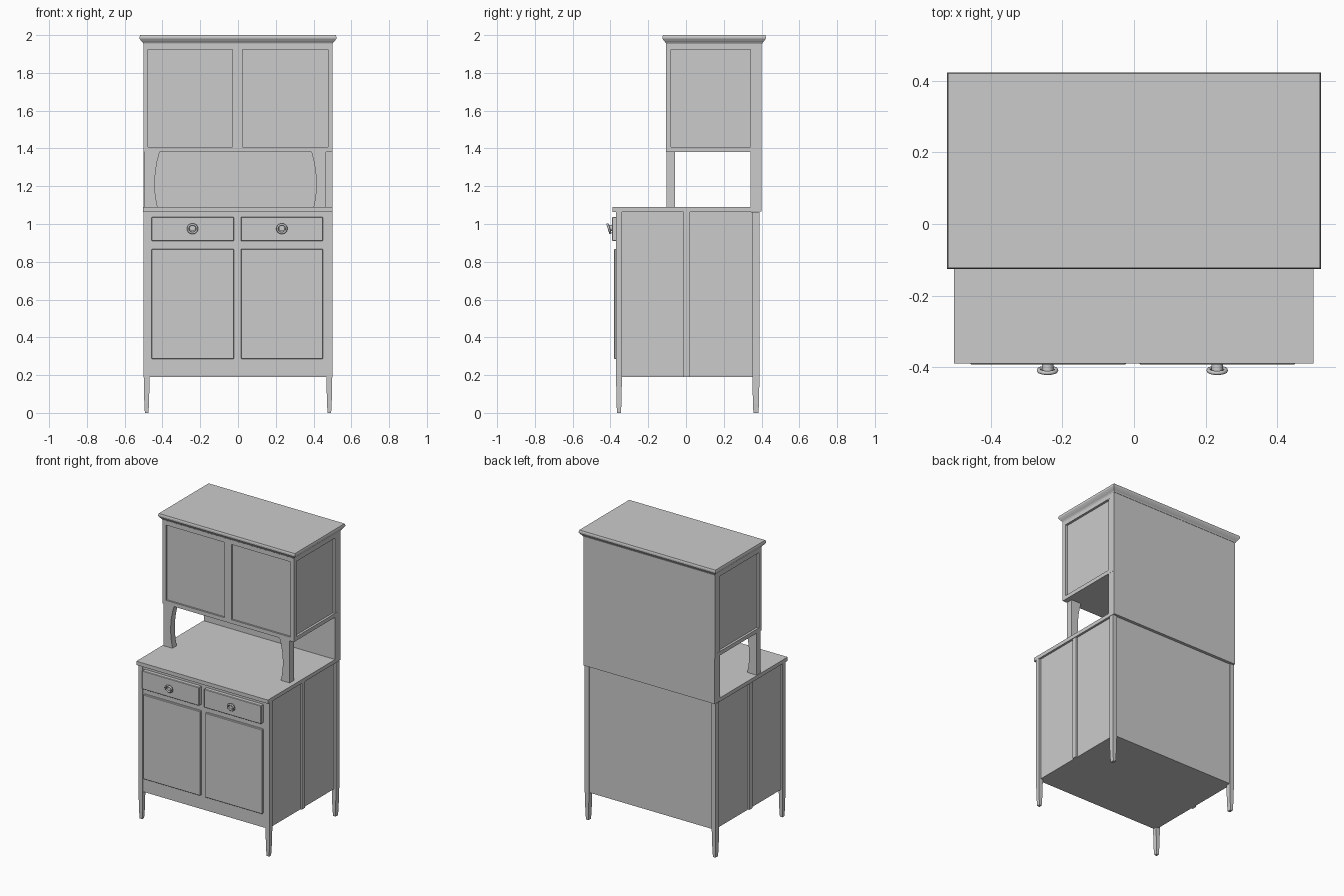
import bpy, bmesh, math

if "Cube" in bpy.data.objects:
    bpy.data.objects.remove(bpy.data.objects["Cube"])


def mesh_object(name, verts, faces):
    me = bpy.data.meshes.new(name)
    me.from_pydata(verts, [], faces)
    bm = bmesh.new()
    bm.from_mesh(me)
    bmesh.ops.recalc_face_normals(bm, faces=bm.faces)
    bm.to_mesh(me)
    bm.free()
    ob = bpy.data.objects.new(name, me)
    bpy.context.collection.objects.link(ob)
    return ob


def loft(name, sections):
    """Stack of rectangles (x0, x1, y0, y1, z), capped at both ends."""
    verts, faces = [], [(3, 2, 1, 0)]
    for x0, x1, y0, y1, z in sections:
        verts += [(x0, y0, z), (x1, y0, z), (x1, y1, z), (x0, y1, z)]
    for k in range(0, len(verts) - 4, 4):
        for i in range(4):
            j = (i + 1) % 4
            faces.append((k + i, k + j, k + 4 + j, k + 4 + i))
    n = len(verts)
    faces.append((n - 4, n - 3, n - 2, n - 1))
    return mesh_object(name, verts, faces)


def box(name, x0, x1, y0, y1, z0, z1):
    return loft(name, [(x0, x1, y0, y1, z0), (x0, x1, y0, y1, z1)])


def bevelled_box(name, *size, width=0.003):
    ob = box(name, *size)
    mod = ob.modifiers.new("edge", 'BEVEL')
    mod.width = width
    mod.segments = 1
    return ob


# Lower cabinet body and its worktop
box("lower_body", -0.485, 0.485, -0.365, 0.382, 0.19, 1.063)
box("worktop", -0.502, 0.5, -0.389, 0.345, 1.063, 1.089)

for side, s in (("left", -1), ("right", 1)):
    # Corner posts tapering into feet
    for end, y0, y1 in (("front", -0.37, -0.339), ("back", 0.352, 0.389)):
        a, b = sorted((s * 0.468, s * 0.499))
        loft(f"{end}_{side}_leg", [
            (a + 0.006, b - 0.006, y0 + 0.005, y1 - 0.005, 0),
            (a + 0.003, b - 0.003, y0 + 0.002, y1 - 0.003, 0.05),
            (a, b, y0, y1, 0.19), (a, b, y0, y1, 1.063)])
    # Stile dividing the side into two panels
    a, b = sorted((s * 0.48, s * 0.496))
    box(f"lower_{side}_side_stile", a, b, -0.013, 0.02, 0.19, 1.063)

# Doors, drawers and tilted ring pulls
for side, x0, x1, kx in (("left", -0.457, -0.022, -0.241),
                         ("right", 0.015, 0.45, 0.232)):
    bevelled_box(f"lower_{side}_door", x0, x1, -0.38, -0.36, 0.286, 0.868)
    bevelled_box(f"{side}_drawer", x0, x1, -0.392, -0.36, 0.91, 1.037)
    bpy.ops.mesh.primitive_cylinder_add(vertices=16, radius=0.016, depth=0.02,
        location=(kx, -0.398, 0.978), rotation=(math.pi / 2, 0, 0))
    bpy.context.object.name = f"{side}_pull_base"
    bpy.ops.object.shade_smooth_by_angle()
    bpy.ops.mesh.primitive_torus_add(major_radius=0.024, minor_radius=0.006,
        major_segments=24, minor_segments=8, location=(kx, -0.408, 0.975),
        rotation=(math.radians(108), 0, 0))
    bpy.context.object.name = f"{side}_ring_pull"
    bpy.ops.object.shade_smooth()

# Back board behind the open shelf and upper cabinet
box("upper_back", -0.499, 0.499, 0.342, 0.4, 1.065, 1.955)

# Front supports with a hollow curved inner edge
inner = [(0, 1.38), (-0.012, 1.335), (-0.021, 1.285), (-0.026, 1.225),
         (-0.024, 1.17), (-0.019, 1.13), (-0.011, 1.089)]
for side, s, outer, edge in (("left", 1, -0.496, -0.415), ("right", -1, 0.466, 0.389)):
    prof = [(outer, 1.089), (outer, 1.38)] + [(edge + s * dx, z) for dx, z in inner]
    n = len(prof)
    verts = [(x, y, z) for y in (-0.104, -0.058) for x, z in prof]
    faces = [tuple(range(n)), tuple(range(2 * n - 1, n - 1, -1))]
    faces += [(i, (i + 1) % n, n + (i + 1) % n, n + i) for i in range(n)]
    mesh_object(f"{side}_front_support", verts, faces)

# Upper cabinet: recessed core with a frame of posts and rails
box("upper_body", -0.484, 0.484, -0.094, 0.36, 1.38, 1.955)
for side, s in (("left", -1), ("right", 1)):
    a, b = sorted((s * 0.476, s * 0.5))
    box(f"upper_{side}_front_post", a, b, -0.106, -0.08, 1.38, 1.955)
    box(f"upper_{side}_back_post", a, b, 0.37, 0.4, 1.38, 1.955)
    box(f"upper_{side}_bottom_rail", a, b, -0.08, 0.37, 1.38, 1.407)
    box(f"upper_{side}_top_rail", a, b, -0.08, 0.37, 1.925, 1.955)
box("upper_front_bottom_rail", -0.476, 0.476, -0.106, -0.08, 1.38, 1.407)
box("upper_front_top_rail", -0.476, 0.476, -0.106, -0.08, 1.925, 1.955)
box("upper_front_stile", -0.03, 0.025, -0.106, -0.08, 1.407, 1.925)

# Moulded cornice
loft("cornice", [(-0.5 - d, 0.5 + d, -0.104 - d, 0.402 + d, z) for d, z in
                 ((0, 1.952), (0.004, 1.96), (0.013, 1.97), (0.021, 1.982),
                  (0.021, 1.99), (0.018, 2.0))])
